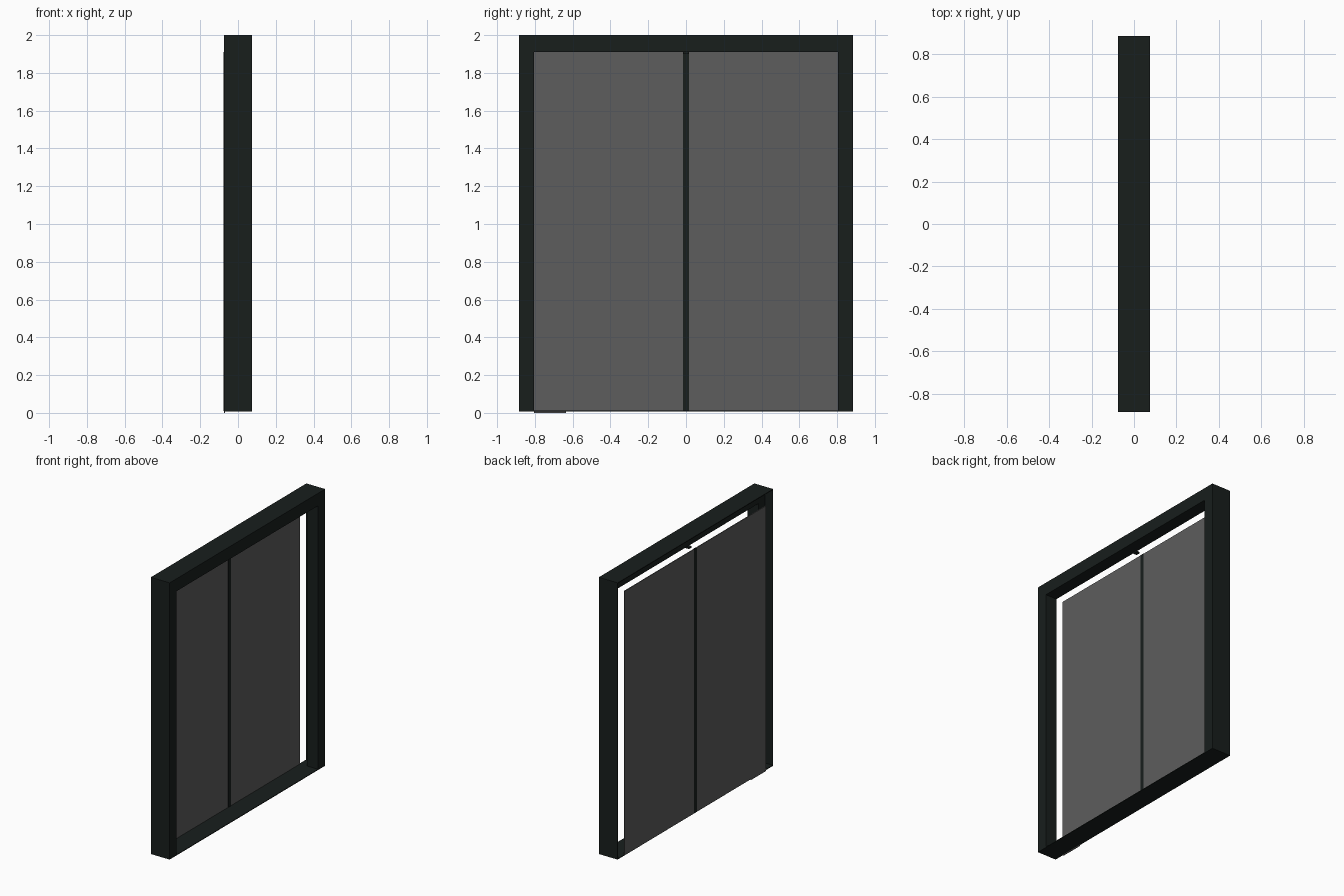
import bpy, bmesh

if "Cube" in bpy.data.objects:
    bpy.data.objects.remove(bpy.data.objects["Cube"])

W, H, D = 0.885, 2.0, 0.075      # half width, height, half depth
OPEN_Y, OPEN_Z, SILL = 0.805, 1.91, 0.01
LIP_X = -0.015                   # back of the frame's front lip


def material(name, rgb):
    m = bpy.data.materials.new(name)
    m.diffuse_color = (*rgb, 1)
    m.use_nodes = True
    m.node_tree.nodes["Principled BSDF"].inputs["Base Color"].default_value = m.diffuse_color
    return m


dark = material("dark_metal", (0.009, 0.013, 0.012))
grey = material("grey_panel", (0.11, 0.11, 0.11))


def finish(name, bm, mat):
    bmesh.ops.recalc_face_normals(bm, faces=bm.faces)
    mesh = bpy.data.meshes.new(name)
    bm.to_mesh(mesh)
    bm.free()
    mesh.materials.append(mat)
    obj = bpy.data.objects.new(name, mesh)
    bpy.context.collection.objects.link(obj)
    return obj


def box(name, x, y, z, mat):
    bm = bmesh.new()
    bmesh.ops.create_cube(bm, size=1)
    for v in bm.verts:
        for i, (lo, hi) in enumerate((x, y, z)):
            v.co[i] = lo if v.co[i] < 0 else hi
    return finish(name, bm, mat)


# Frame: L-shaped profile (inset fraction, x) swept up, across and down
profile = [(0, -D), (0, D), (1, D), (1, LIP_X), (0.06, LIP_X), (0.06, -D)]
bm = bmesh.new()
stations = []
for side, top in ((-1, False), (-1, True), (1, True), (1, False)):
    stations.append([bm.verts.new((x, side * (W - t * (W - OPEN_Y)),
                                   H - t * (H - OPEN_Z) if top else SILL))
                     for t, x in profile])
n = len(profile)
for a, b in zip(stations, stations[1:]):
    for i in range(n):
        j = (i + 1) % n
        bm.faces.new((a[i], a[j], b[j], b[i]))
bm.faces.new(stations[0])
bm.faces.new(stations[-1])
finish("door_frame", bm, dark)

# Threshold plate
box("sill", (-D, D), (-W, W), (0.007, 0.012), dark)

# Two flat door panels at the back of the frame
for name, s in (("left_panel", -1), ("right_panel", 1)):
    box(name, (-D, -0.069), sorted((s * 0.012, s * OPEN_Y)), (SILL, OPEN_Z), grey)

# Centre strip and its small stop under the header
box("centre_strip", (-D - 0.0005, -0.067), (-0.015, 0.015), (SILL, OPEN_Z), dark)
box("header_stop", (-0.035, -0.005), (-0.015, 0.015), (1.9, OPEN_Z), dark)

# Small floor guide below one panel
box("floor_guide", (-D, -0.069), (-0.805, -0.635), (0, SILL), grey)
